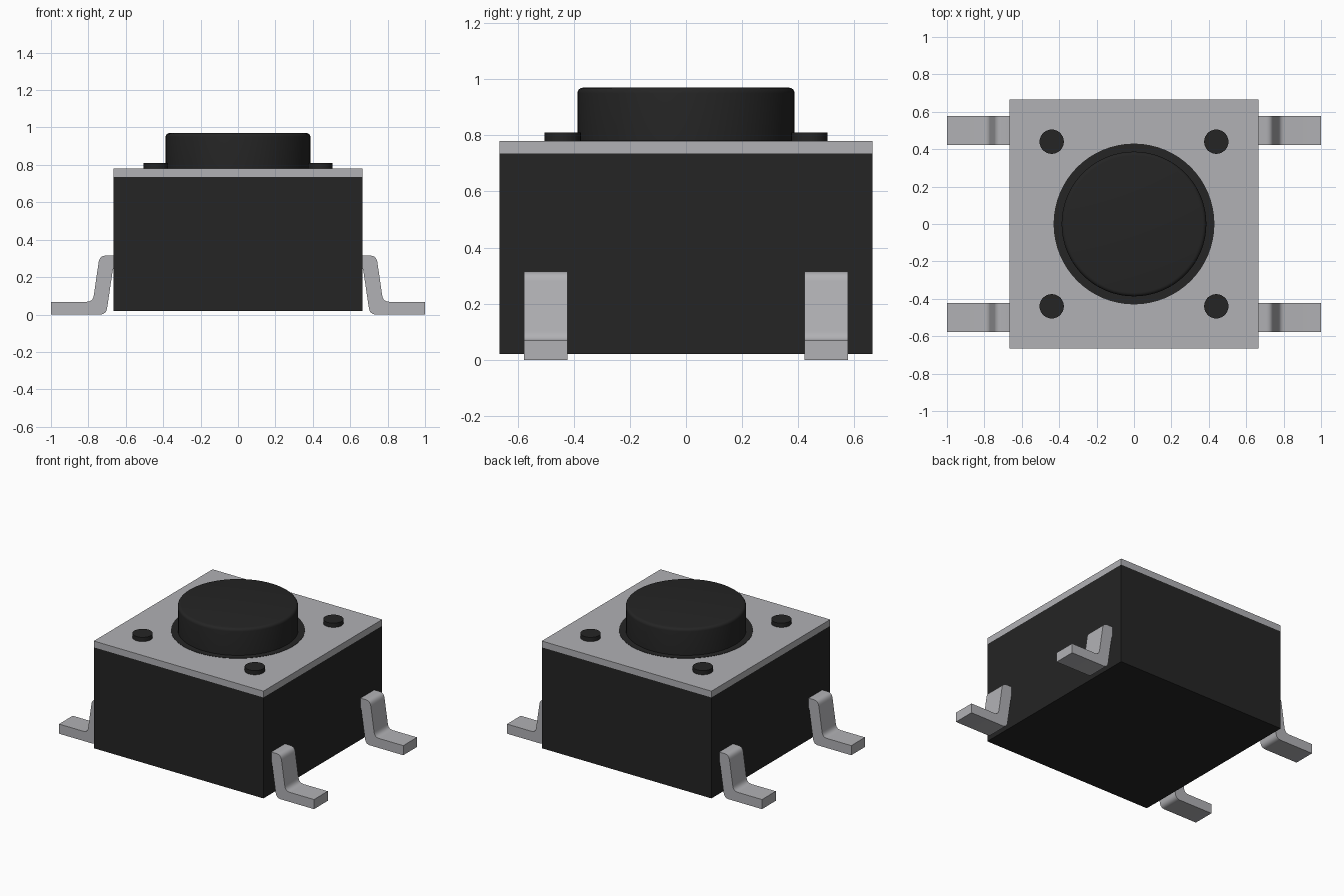
import bpy, bmesh, math
from mathutils import Vector

if "Cube" in bpy.data.objects:
    bpy.data.objects.remove(bpy.data.objects["Cube"])

def material(name, color):
    m = bpy.data.materials.new(name)
    m.diffuse_color = (*color, 1)
    m.use_nodes = True
    m.node_tree.nodes["Principled BSDF"].inputs["Base Color"].default_value = m.diffuse_color
    return m

BLACK = material("black plastic", (0.018, 0.018, 0.018))
METAL = material("grey metal", (0.44, 0.44, 0.46))

def finish(bm, name, mat, smooth=True):
    bmesh.ops.recalc_face_normals(bm, faces=bm.faces)
    me = bpy.data.meshes.new(name)
    bm.to_mesh(me)
    bm.free()
    me.materials.append(mat)
    ob = bpy.data.objects.new(name, me)
    bpy.context.collection.objects.link(ob)
    if smooth:
        bpy.ops.object.select_all(action='DESELECT')
        ob.select_set(True)
        bpy.context.view_layer.objects.active = ob
        bpy.ops.object.shade_smooth_by_angle(angle=math.radians(35))
    return ob

def box(name, half, z0, z1, mat):
    bm = bmesh.new()
    bmesh.ops.create_cube(bm, size=1)
    for v in bm.verts:
        v.co = (v.co.x * 2 * half, v.co.y * 2 * half, z0 + (v.co.z + 0.5) * (z1 - z0))
    return finish(bm, name, mat, False)

def disc(name, x, y, r, z0, z1, mat, fillet=0.0, sides=64):
    bm = bmesh.new()
    bmesh.ops.create_cone(bm, cap_ends=True, segments=sides,
                          radius1=r, radius2=r, depth=z1 - z0)
    bmesh.ops.translate(bm, verts=bm.verts, vec=(x, y, (z0 + z1) / 2))
    if fillet:
        rim = [e for e in bm.edges if all(v.co.z > z1 - 1e-4 for v in e.verts)]
        bmesh.ops.bevel(bm, geom=rim, offset=fillet, segments=4, profile=0.5, affect='EDGES')
    return finish(bm, name, mat)

def rounded(points, steps=6):
    """Round each (x, z, radius) corner with a short curve."""
    out = []
    for i, (x, z, r) in enumerate(points):
        p = Vector((x, z))
        if not r:
            out.append(p)
            continue
        a = Vector(points[i - 1][:2])
        b = Vector(points[(i + 1) % len(points)][:2])
        p0 = p + (a - p).normalized() * r
        p1 = p + (b - p).normalized() * r
        for k in range(steps + 1):
            t = k / steps
            out.append(p0 * (1 - t) ** 2 + p * 2 * t * (1 - t) + p1 * t * t)
    return out

# Housing and metal cover
box("housing", 0.665, 0.02, 0.735, BLACK)
box("cover_plate", 0.665, 0.735, 0.78, METAL)

# Button with its flush collar
disc("button_collar", 0, 0, 0.43, 0.735, 0.782, BLACK)
disc("button", 0, 0, 0.387, 0.75, 0.97, BLACK, fillet=0.02)

# Gull-wing terminals: side profile (x, z, corner radius)
LEG = [(0.64, 0.315, 0), (0.74, 0.315, 0.035), (0.776, 0.068, 0.035), (1.0, 0.068, 0),
       (1.0, 0.0, 0), (0.705, 0.0, 0.035), (0.668, 0.247, 0.01), (0.64, 0.247, 0)]

for sx, side in ((-1, "left"), (1, "right")):
    for sy, end in ((-1, "front"), (1, "back")):
        # Rivet in each corner of the cover
        disc(f"rivet_{end}_{side}", 0.44 * sx, 0.44 * sy, 0.065, 0.77, 0.81, BLACK, sides=32)
        bm = bmesh.new()
        verts = [bm.verts.new((sx * p.x, sy * 0.5 - 0.077, p.y)) for p in rounded(LEG)]
        face = bm.faces.new(verts)
        ext = bmesh.ops.extrude_face_region(bm, geom=[face])
        bmesh.ops.translate(bm, vec=(0, 0.154, 0),
                            verts=[g for g in ext["geom"] if isinstance(g, bmesh.types.BMVert)])
        finish(bm, f"terminal_{end}_{side}", METAL)
